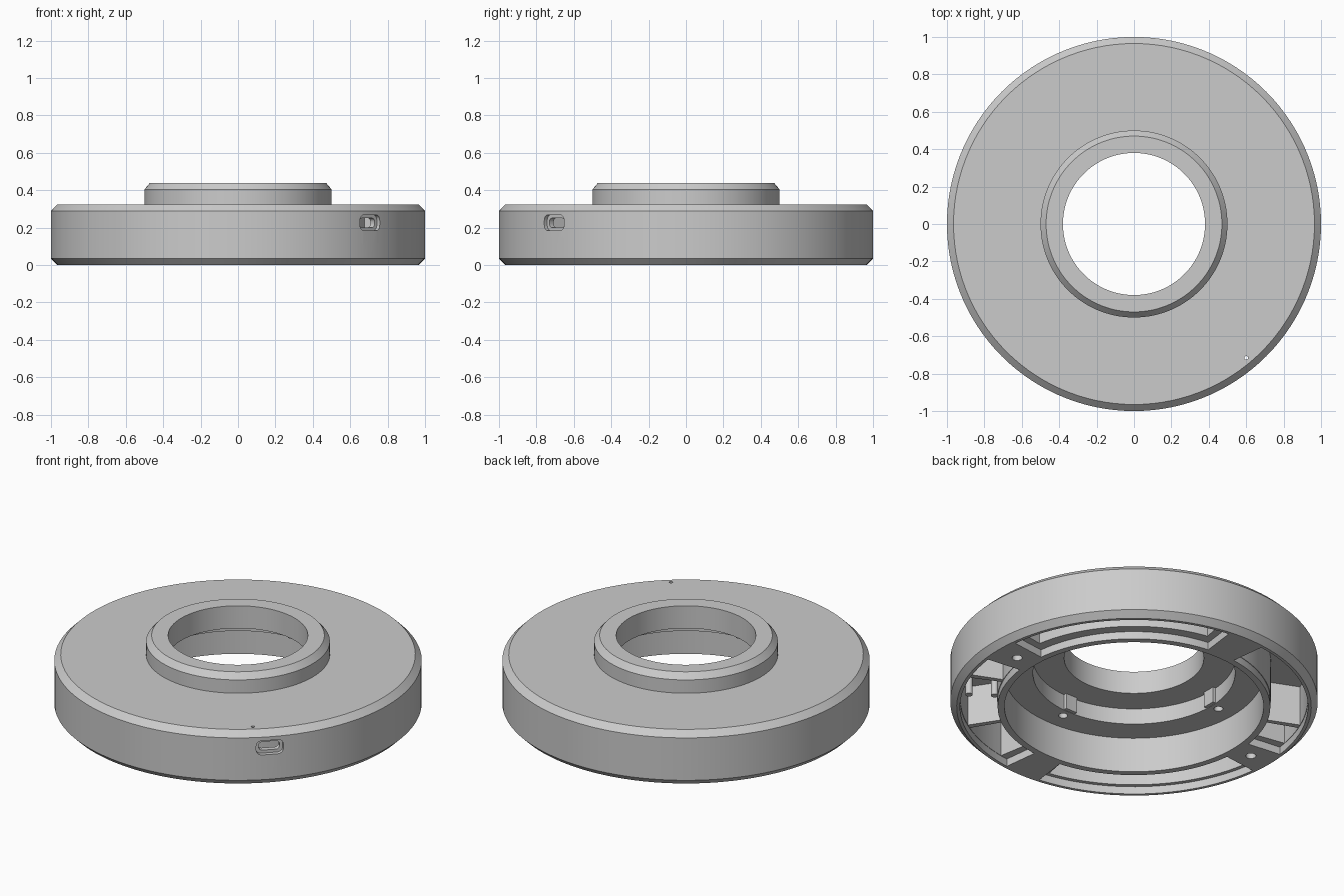
import bpy, bmesh, math
from mathutils import Matrix, Vector

cube = bpy.data.objects.get("Cube")
if cube:
    bpy.data.objects.remove(cube, do_unlink=True)

grey = bpy.data.materials.new("plain_grey")
grey.use_nodes = True
COLOUR = (0.6, 0.6, 0.6, 1)
grey.diffuse_color = COLOUR
grey.node_tree.nodes["Principled BSDF"].inputs["Base Color"].default_value = COLOUR


def make(name, bm, matrix=Matrix()):
    bmesh.ops.recalc_face_normals(bm, faces=bm.faces)
    mesh = bpy.data.meshes.new(name)
    bm.to_mesh(mesh)
    bm.free()
    mesh.transform(matrix)
    mesh.materials.append(grey)
    obj = bpy.data.objects.new(name, mesh)
    bpy.context.collection.objects.link(obj)
    return obj


def prism(name, outline, z0, z1, matrix=Matrix()):
    """Extrude a flat outline from z0 to z1."""
    bm = bmesh.new()
    low = [bm.verts.new((x, y, z0)) for x, y in outline]
    high = [bm.verts.new((x, y, z1)) for x, y in outline]
    bm.faces.new(low)
    bm.faces.new(high)
    n = len(outline)
    for i in range(n):
        j = (i + 1) % n
        bm.faces.new((low[i], low[j], high[j], high[i]))
    return make(name, bm, matrix)


def arc(r, a0, a1, n):
    return [(r * math.cos(math.radians(a0 + (a1 - a0) * i / n)),
             r * math.sin(math.radians(a0 + (a1 - a0) * i / n))) for i in range(n + 1)]


def sector(name, r0, r1, a0, a1, z0, z1):
    n = max(2, int((a1 - a0) / 3))
    return prism(name, arc(r0, a0, a1, n) + arc(r1, a1, a0, n), z0, z1)


def disc(name, r, angle, radius, z0, z1, n=20):
    centre = Matrix.Rotation(math.radians(angle), 4, 'Z') @ Matrix.Translation((r, 0, 0))
    return prism(name, arc(radius, 0, 360, n)[:-1], z0, z1, centre)


def rounded(w, h, r):
    """Rounded rectangle outline of width w and height h."""
    pts = []
    for k, (sx, sy) in enumerate(((1, 1), (-1, 1), (-1, -1), (1, -1))):
        cx, cy = sx * (w / 2 - r), sy * (h / 2 - r)
        pts += [(cx + x, cy + y) for x, y in arc(r, 90 * k, 90 * k + 90, 5)]
    return pts


# Turned body: outer shell, collar, bore, stepped underside
profile = [(0.965, 0), (1, 0.035), (1, 0.29), (0.965, 0.325), (0.5, 0.325),
           (0.5, 0.405), (0.47, 0.44), (0.38, 0.44), (0.38, 0.305),
           (0.55, 0.305), (0.55, 0.21), (0.705, 0.21), (0.705, 0)]
SEG = 120
bm = bmesh.new()
rings = []
for i in range(SEG):
    rot = Matrix.Rotation(2 * math.pi * i / SEG, 3, 'Z')
    rings.append([bm.verts.new(rot @ Vector((r, 0, z))) for r, z in profile])
for i in range(SEG):
    a, b = rings[i], rings[(i + 1) % SEG]
    for j in range(len(profile)):
        k = (j + 1) % len(profile)
        bm.faces.new((a[j], b[j], b[k], a[k]))
body = make("housing", bm)

cutters = []
for q in range(4):
    base = 90 * q
    wide = q % 2 == 1
    # Deep bay with a stepped lid ledge in each quarter
    inner, outer = (0.745, 0.945) if wide else (0.80, 0.925)
    cutters.append(sector("bay", inner, outer, base + 10, base + 80, -0.05, 0.285))
    cutters.append(sector("lid_ledge", 0.742, 0.947, base + 7, base + 83, -0.06, 0.045))
    # Screw holes in the inner shelf, and in two of the rim spokes
    cutters.append(disc("shelf_screw_hole", 0.6, base, 0.025, 0.15, 0.27))
    if not wide:
        cutters.append(disc("rim_screw_hole", 0.83, base, 0.028, -0.07, 0.2))

# Cable port in the side wall: outer recess and through slot
PORT = -45
port_frame = (Matrix.Rotation(math.radians(PORT), 4, 'Z')
              @ Matrix.Translation((0, 0, 0.226))
              @ Matrix(((0, 0, 1, 0), (1, 0, 0, 0), (0, 1, 0, 0), (0, 0, 0, 1))))
cutters.append(prism("port_recess", rounded(0.15, 0.085, 0.03), 0.975, 1.1, port_frame))
cutters.append(prism("port_slot", rounded(0.115, 0.05, 0.02), 0.9, 1.15, port_frame))
# Pin hole in the top
cutters.append(disc("pin_hole", 0.934, -50, 0.01, 0.2, 0.4, 12))

for c in cutters:
    c.hide_render = True
    mod = body.modifiers.new(c.name, 'BOOLEAN')
    mod.operation = 'DIFFERENCE'
    mod.solver = 'EXACT'
    mod.object = c
bpy.context.view_layer.update()
graph = bpy.context.evaluated_depsgraph_get()
result = bpy.data.meshes.new_from_object(body.evaluated_get(graph))
body.modifiers.clear()
body.data = result
for c in cutters:
    bpy.data.objects.remove(c, do_unlink=True)

parts = [body]
# Small tabs on the wall of the upper recess
for q in range(4):
    parts.append(sector("recess_tab", 0.53, 0.56, 90 * q - 4, 90 * q + 4, 0.212, 0.31))

# Standoffs and radial walls inside the port bay
for r in (0.76, 0.9):
    parts.append(disc("standoff", r, -36, 0.02, 0.04, 0.29, 16))
for angle in (-59, -25):
    parts.append(sector("bay_wall", 0.73, 0.955, angle, angle + 2, 0.046, 0.29))

# Wall closing the end of the left rear bay
parts.append(sector("rear_bay_wall", 0.73, 0.955, 157, 159, 0.046, 0.29))

bpy.ops.object.select_all(action='DESELECT')
for p in parts:
    p.select_set(True)
bpy.context.view_layer.objects.active = body
bpy.ops.object.shade_smooth_by_angle(angle=math.radians(25))
